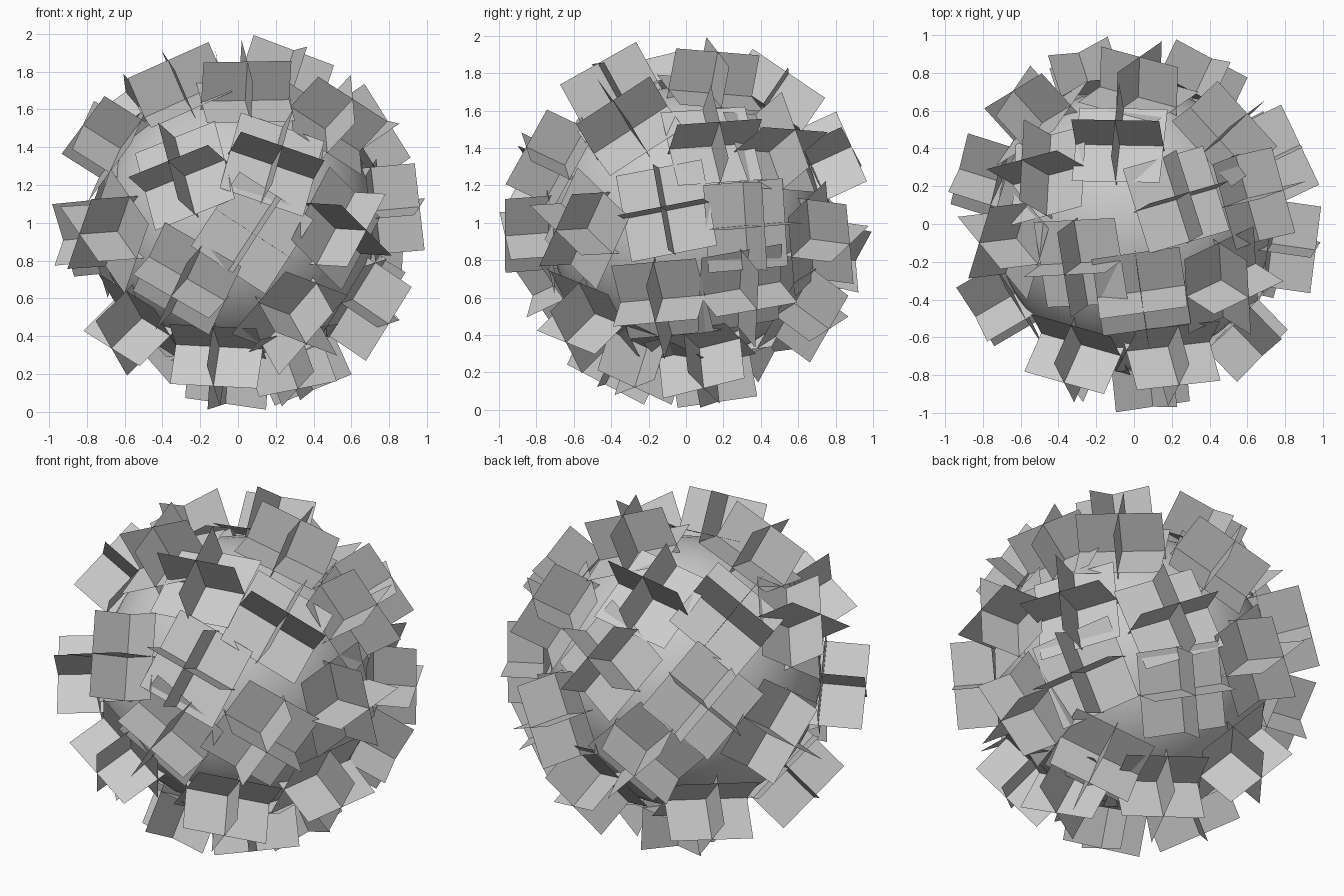
import bpy, bmesh
from math import sin, cos, radians, sqrt
from mathutils import Vector

if "Cube" in bpy.data.objects:
    bpy.data.objects.remove(bpy.data.objects["Cube"])

CORE = 0.73        # core ball radius
CARD_R = 0.74      # distance of card centres from the ball centre
TIP = 0.975        # distance of the outer card edges
H = TIP - CARD_R   # half card size
CENTRE = Vector((0, 0, 1))

# Core ball
bpy.ops.mesh.primitive_uv_sphere_add(segments=48, ring_count=24, radius=CORE, location=CENTRE)
core = bpy.context.object
core.name = "core_ball"
bpy.ops.object.shade_smooth()

# Directions the clusters are laid out from: azimuth, elevation
VIEWS = {"front": (0, 0), "right": (90, 0), "top": (0, 90),
         "back_left": (215, 25), "back_right": (145, -25)}

# Clusters per direction: tip position (u, v) and edge angle
CLUSTERS = {
    "front": [(-.37, .327, 22), (.237, .406, -19), (.10, -.07, -33), (.68, -.04, -45),
              (-.84, -.06, 71), (-.355, -.39, -30), (-.13, -.865, -3),
              (.36, -.64, -21), (-.67, -.665, -32)],
    "right": [(-.137, .085, 11), (.42, -.02, 5), (-.165, -.535, 5), (-.275, -.88, -25),
              (.18, .54, 4), (-.39, .655, 33), (.38, -.465, 10), (.095, -.885, 14)],
    "top": [(-.10, .55, -1), (-.595, .34, 15), (.295, .17, 16), (-.37, -.27, 3),
            (.05, -.47, 8), (.60, .585, 37), (.03, .885, 35), (-.82, -.10, 73)],
    "back_left": [(.12, -.21, -39), (-.28, -.57, 40), (.14, -.91, 2), (.59, -.41, -25)],
    "back_right": [(.165, .30, 20), (.27, -.20, 12), (.15, -.826, 2)],
}


def basis(az, el):
    a, e = radians(az), radians(el)
    w = Vector((sin(a) * cos(e), -cos(a) * cos(e), sin(e)))
    r = Vector((cos(a), sin(a), 0))
    return r, w.cross(r), w


def add_card(bm, c, p, q):
    bm.faces.new([bm.verts.new(c + p * i * H + q * j * H)
                  for i, j in ((-1, -1), (1, -1), (1, 1), (-1, 1))])


# Three crossed square cards per cluster
def add_cluster(name, view, u, v, ang):
    r, up, w = basis(*view)
    u, v = u / TIP, v / TIP
    depth = sqrt(max(0.01, 1 - u * u - v * v))
    n = (r * u + up * v + w * depth).normalized()
    a = radians(ang)
    d = r * cos(a) + up * sin(a)
    t = (d - w * (d.dot(n) / depth)).normalized()
    t = (t - n * t.dot(n)).normalized()
    s = n.cross(t)
    c = CENTRE + n * CARD_R
    bm = bmesh.new()
    for p, q in ((t, s), (t, n), (s, n)):
        add_card(bm, c, p, q)
    me = bpy.data.meshes.new(name)
    bm.to_mesh(me)
    bm.free()
    bpy.context.collection.objects.link(bpy.data.objects.new(name, me))


for key, items in CLUSTERS.items():
    for i, (u, v, ang) in enumerate(items):
        add_cluster(f"leaf_cards_{key}_{i + 1}", VIEWS[key], u, v, ang)
